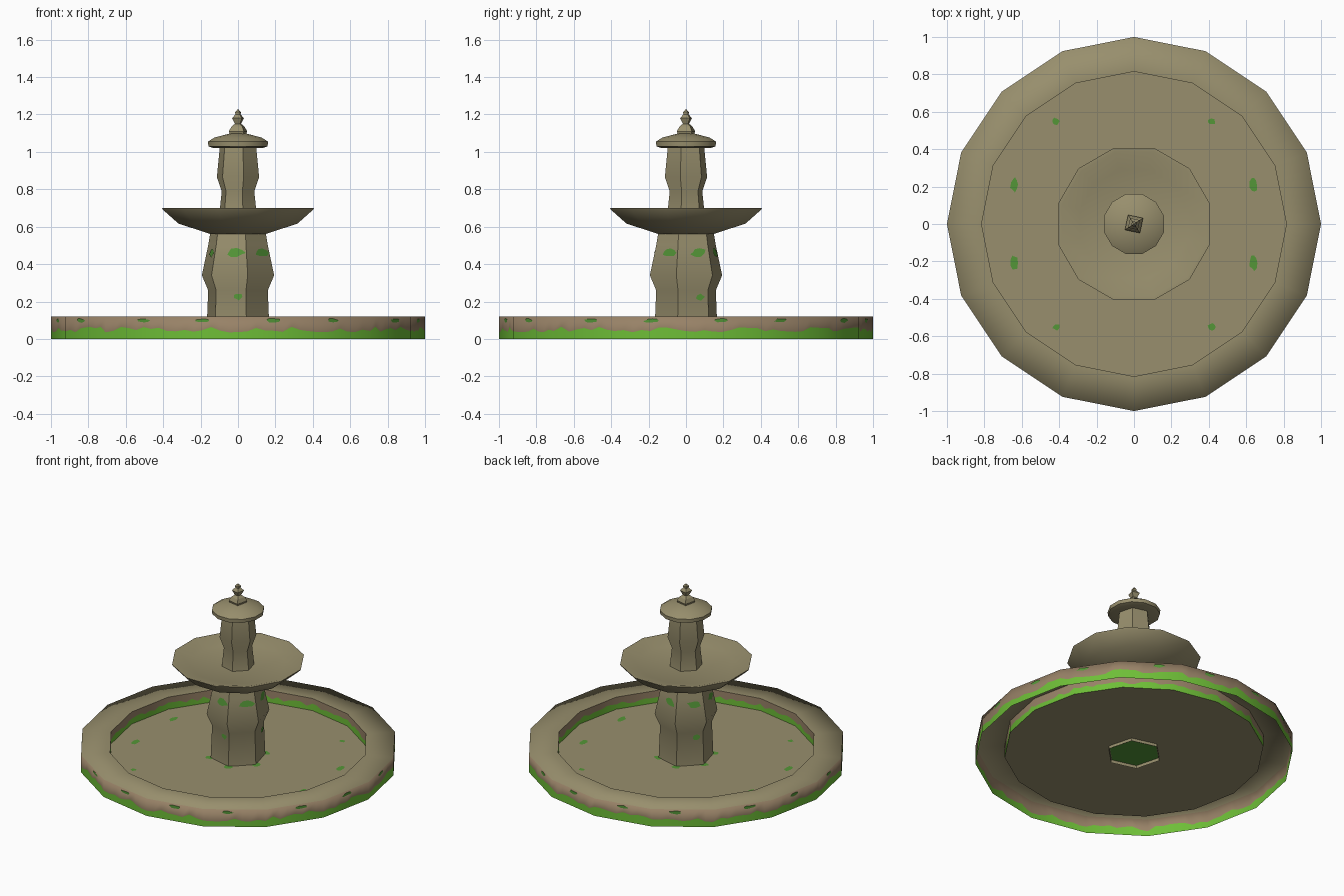
import bpy, math, random
from mathutils import Vector

if "Cube" in bpy.data.objects:
    bpy.data.objects.remove(bpy.data.objects["Cube"])

random.seed(4)
TAU = math.tau


def material(name, r, g, b):
    m = bpy.data.materials.new(name)
    lin = lambda c: ((c / 255 + 0.055) / 1.055) ** 2.4
    m.diffuse_color = (lin(r), lin(g), lin(b), 1)
    m.use_nodes = True
    m.node_tree.nodes["Principled BSDF"].inputs["Base Color"].default_value = m.diffuse_color
    return m


STONE = material("stone", 152, 143, 109)
BROWN = material("brown_stone", 152, 130, 103)
MOSS = material("bright_moss", 110, 190, 55)
DARK = material("dark_moss", 84, 150, 55)


def add(name, verts, faces, mats, idx=None, smooth=None):
    me = bpy.data.meshes.new(name)
    me.from_pydata(verts, [], faces)
    for m in mats:
        me.materials.append(m)
    if idx:
        me.polygons.foreach_set("material_index", idx)
    ob = bpy.data.objects.new(name, me)
    bpy.context.collection.objects.link(ob)
    if smooth:
        bpy.ops.object.select_all(action='DESELECT')
        ob.select_set(True)
        bpy.context.view_layer.objects.active = ob
        bpy.ops.object.shade_smooth_by_angle(angle=math.radians(smooth))
    return ob


def poly_point(r, z, a, sides, rot):
    """Point at angle a on the outline of a regular polygon."""
    step = TAU / sides
    off = (a - rot) % step - step / 2
    d = r * math.cos(step / 2) / math.cos(off)
    return Vector((d * math.cos(a), d * math.sin(a), z))


def revolve(name, profile, sides, rot, smooth, mat=STONE):
    """Lathe an (r, z) profile; r == 0 makes a pole."""
    rot = math.radians(rot)
    verts, rows, faces = [], [], []
    for r, z in profile:
        n = 1 if r == 0 else sides
        rows.append([len(verts) + i % n for i in range(sides)])
        verts += [(r * math.cos(rot + TAU * i / sides), r * math.sin(rot + TAU * i / sides), z)
                  for i in range(n)]
    for a, b in zip(rows, rows[1:]):
        for i in range(sides):
            j = (i + 1) % sides
            f = [a[i], a[j], b[j], b[i]]
            faces.append(list(dict.fromkeys(f)))
    return add(name, verts, faces, [mat], smooth=smooth)


def mossy_ring(name, r, z0, z1, lo, hi, top_r=None, inward=False):
    """16-sided wall with a ragged moss band at its foot and an optional flat rim."""
    n = 128
    verts, faces, idx, normals = [], [], [], []
    levels = 4 if top_r else 3
    for k in range(n):
        a = TAU * k / n
        out = Vector((math.cos(a), math.sin(a), 0)) * (-1 if inward else 1)
        zs = [z0, random.uniform(lo, hi), z1]
        for z in zs:
            verts.append(poly_point(r, z, a, 16, 0))
            normals.append(out)
        if top_r:
            normals[-1] = (out + Vector((0, 0, 1))).normalized()
            verts.append(poly_point(top_r, z1, a, 16, 0))
            normals.append(Vector((0, 0, 1)))
        p, q = k * levels, (k + 1) % n * levels
        for s in range(levels - 1):
            f = [p + s, q + s, q + s + 1, p + s + 1]
            faces.append(f[::-1] if inward else f)
            idx.append(s)
    ob = add(name, verts, faces, [MOSS, BROWN, STONE], idx)
    ob.data.polygons.foreach_set("use_smooth", [True] * len(faces))
    ob.data.normals_split_custom_set_from_vertices(normals)


# Basin: outer wall with rim, inner wall, floor
mossy_ring("basin_outer_wall", 1.0, 0, 0.12, 0.035, 0.065, top_r=0.815)
mossy_ring("basin_inner_wall", 0.815, 0.036, 0.12, 0.06, 0.085, inward=True)
revolve("basin_floor", [(0.815, 0.036), (0, 0.036)], 16, 0, None)

# Lower column and wide bowl
COLUMN = [(0.175, 0.015), (0.165, 0.26), (0.2, 0.34), (0.165, 0.5), (0.153, 0.57)]
revolve("lower_column", COLUMN, 6, 45, 50)
revolve("bowl", [(0, 0.56), (0.15, 0.56), (0.33, 0.617), (0.415, 0.69), (0.42, 0.7),
                 (0.40, 0.7), (0.3, 0.67), (0, 0.66)], 12, 15, 50)

# Upper column, cap and finial
revolve("upper_column", [(0.104, 0.66), (0.09, 0.79), (0.117, 0.865), (0.1, 1.03)], 6, 45, 50)
revolve("cap", [(0, 1.025), (0.14, 1.022), (0.164, 1.03), (0.166, 1.055), (0.13, 1.077),
                (0.05, 1.097), (0, 1.1)], 12, 15, 50)
revolve("finial", [(0.05, 1.09), (0.058, 1.11), (0.042, 1.135), (0.02, 1.15), (0.038, 1.18),
                   (0.017, 1.2), (0.018, 1.212), (0, 1.23)], 4, 33, None)


# Moss patches: thin irregular plates lying on the stone
def blob(du, dv, n=9):
    return [(du * s * math.cos(TAU * i / n), dv * s * math.sin(TAU * i / n))
            for i in range(n) for s in [random.uniform(0.65, 1.1)]]


def plate(name, pts):
    add(name, pts, [list(range(len(pts)))], [DARK])


def floor_patch(x, y, du, dv, z=0.038):
    plate("floor_moss", [(x + u, y + v, z) for u, v in blob(du, dv)])


def column_patch(angle, z, da, dz):
    pts = []
    for u, v in blob(math.radians(da), dz):
        h = z + v
        for (r0, z0), (r1, z1) in zip(COLUMN, COLUMN[1:]):
            if z0 <= h <= z1:
                r = r0 + (r1 - r0) * (h - z0) / (z1 - z0)
        pts.append(poly_point(r + 0.004, h, math.radians(angle) + u, 6, math.radians(45)))
    plate("column_moss", pts)


def wall_patch(angle, z, da, dz):
    plate("wall_moss", [poly_point(1.001, z + v, math.radians(angle) + u, 16, 0)
                        for u, v in blob(math.radians(da), dz)])


for sx in (-1, 1):
    for sy in (-1, 1):
        floor_patch(0.64 * sx, 0.21 * sy, 0.022, 0.045)
        floor_patch(0.415 * sx, 0.55 * sy, 0.022, 0.02)
for k in range(6):
    a = math.radians(45 + 60 * k)
    floor_patch(0.18 * math.cos(a), 0.18 * math.sin(a), 0.03, 0.03)
    column_patch(75 + 60 * k + 10, 0.46, 17, 0.025)
    if k % 2:
        column_patch(75 + 60 * k + 15, 0.225, 9, 0.02)
for k in range(4):
    for a in (-31, -11, 11, 31):
        wall_patch(90 * k + a, 0.098, 2.5, 0.012)

# Mossy patch of floor hidden under the hollow column
revolve("underside_moss", [(0.168, 0.033), (0, 0.033)], 6, 45, None, DARK)
